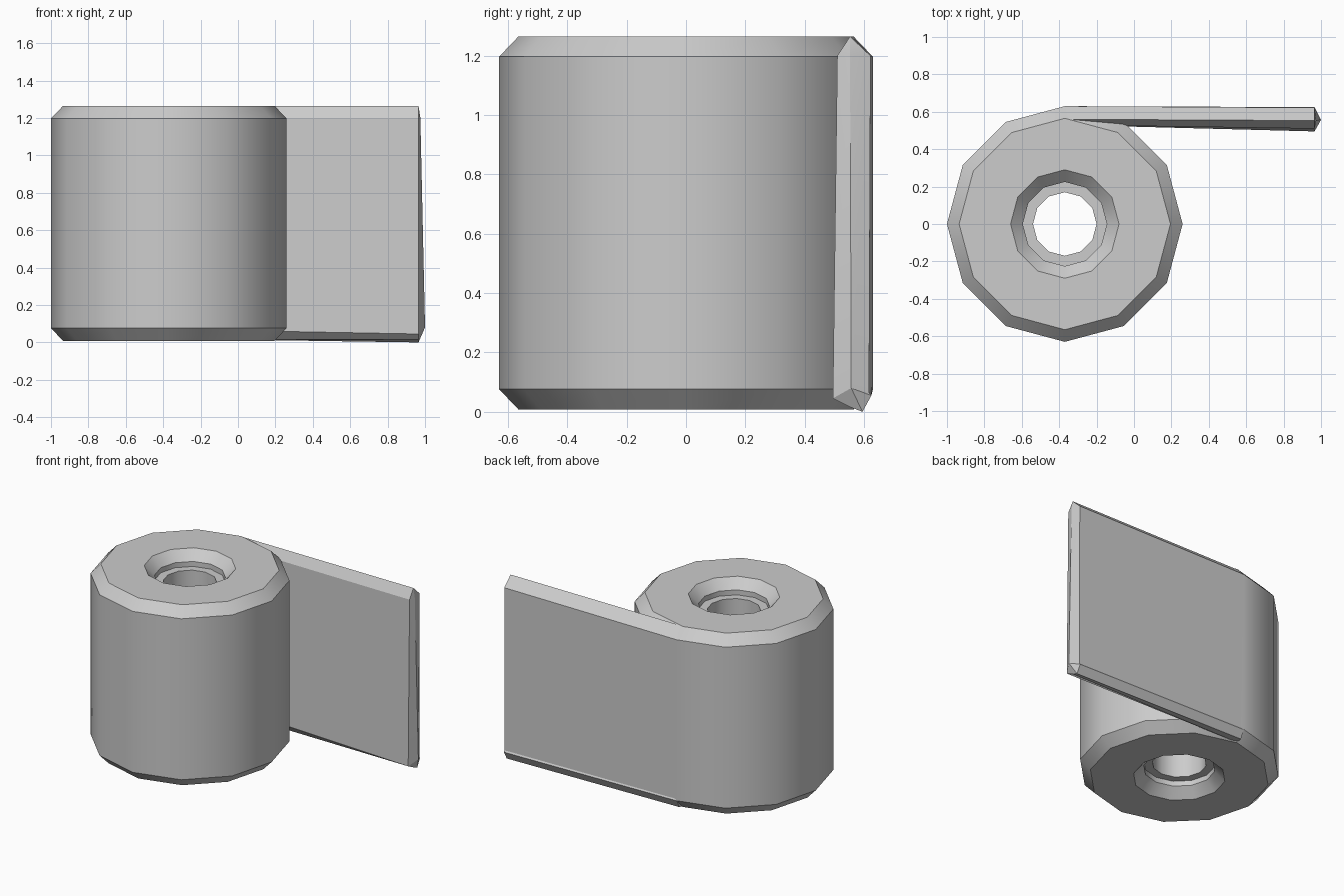
import bpy, bmesh, math

if "Cube" in bpy.data.objects:
    bpy.data.objects.remove(bpy.data.objects["Cube"])

paper = bpy.data.materials.new("soft_grey_paper")
paper.diffuse_color = (0.604, 0.604, 0.604, 1)
paper.use_nodes = True
paper.node_tree.nodes["Principled BSDF"].inputs["Base Color"].default_value = paper.diffuse_color


def finish(name, bm, angle):
    bmesh.ops.recalc_face_normals(bm, faces=bm.faces)
    mesh = bpy.data.meshes.new(name)
    bm.to_mesh(mesh)
    bm.free()
    mesh.materials.append(paper)
    obj = bpy.data.objects.new(name, mesh)
    bpy.context.collection.objects.link(obj)
    bpy.ops.object.select_all(action='DESELECT')
    obj.select_set(True)
    bpy.context.view_layer.objects.active = obj
    bpy.ops.object.shade_smooth_by_angle(angle=math.radians(angle))


def bridge(bm, a, b):
    n = len(a)
    for i in range(n):
        j = (i + 1) % n
        bm.faces.new((a[i], a[j], b[j], b[i]))


# Twelve-sided roll: closed (radius, z) profile with bevelled rims and a recessed core
SIDES, CX = 12, -0.37
top = [(0.63, 1.197), (0.565, 1.265), (0.29, 1.265), (0.225, 1.2), (0.225, 1.165), (0.17, 1.165)]
profile = top + [(r, 1.273 - z) for r, z in reversed(top)]
bm = bmesh.new()
rings = []
for k in range(SIDES):
    a = 2 * math.pi * k / SIDES
    rings.append([bm.verts.new((CX + r * math.cos(a), r * math.sin(a), z)) for r, z in profile])
for k in range(SIDES):
    bridge(bm, rings[k], rings[(k + 1) % SIDES])
finish("paper_roll", bm, 35)

# Loose sheet: bevelled cross-section running from the roll's back to the free end
start = [(0.53, 1.197), (0.56, 1.265), (0.63, 1.197), (0.625, 0.085), (0.63, 0.075), (0.60, 0.02), (0.56, 0.015), (0.53, 0.07)]
end = [(0.51, 1.2), (0.553, 1.265), (0.622, 1.2), (0.617, 0.065), (0.625, 0.055), (0.595, 0.0), (0.555, 0.015), (0.495, 0.045)]
bm = bmesh.new()
first = [bm.verts.new((-0.37, y, z)) for y, z in start]
last = [bm.verts.new((0.965, y, z)) for y, z in end]
bridge(bm, first, last)
bm.faces.new(first)
# Pointed free end: a ridge leaning outward towards the bottom
hi = bm.verts.new((0.975, 0.553, 1.2))
lo = bm.verts.new((1.0, 0.557, 0.08))
for i in (0, 1):
    bm.faces.new((last[i], last[i + 1], hi))
bm.faces.new((last[2], last[3], lo, hi))
for i in range(3, 7):
    bm.faces.new((last[i], last[i + 1], lo))
bm.faces.new((last[7], last[0], hi, lo))
finish("loose_sheet", bm, 20)
